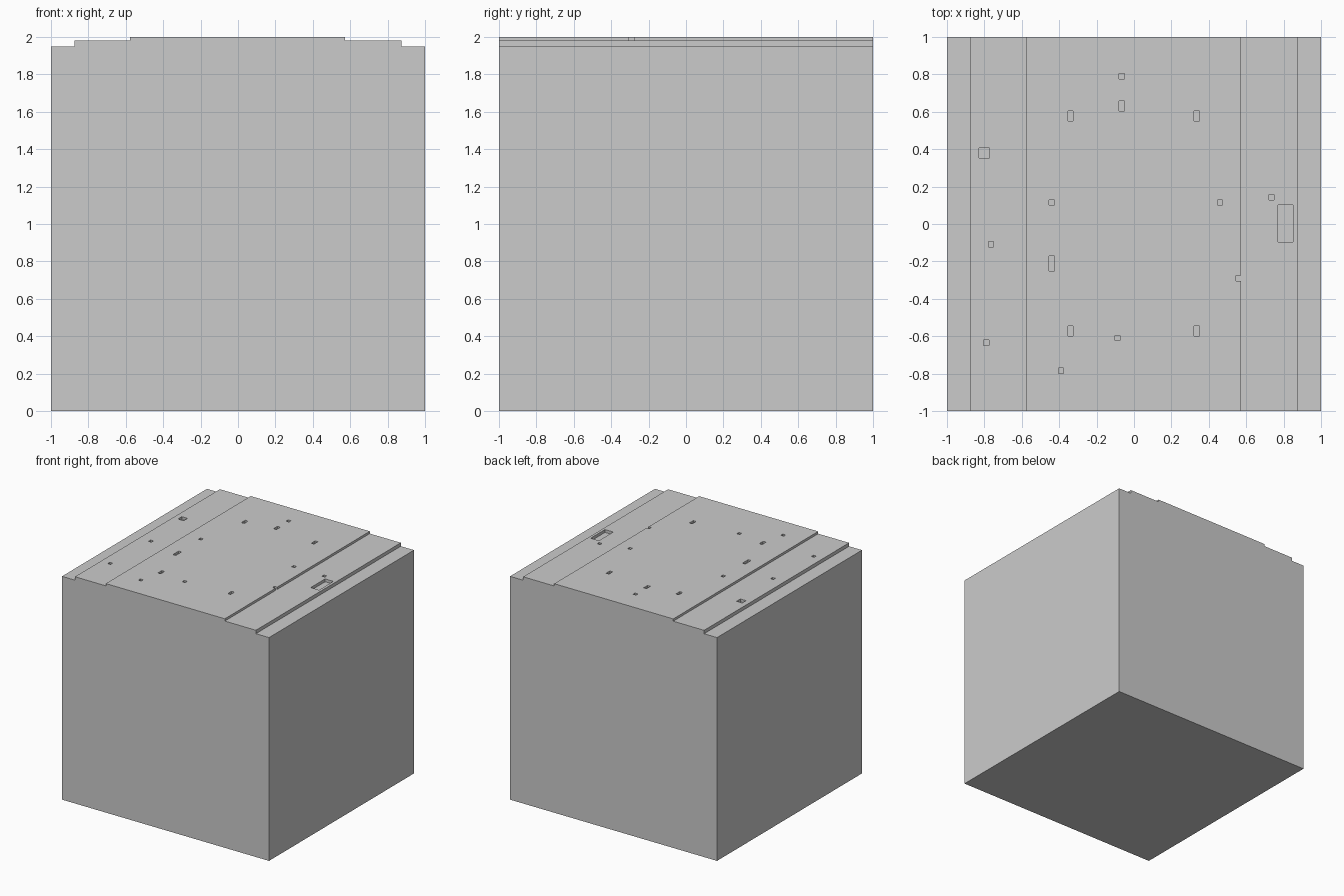
import bpy, bmesh

if "Cube" in bpy.data.objects:
    bpy.data.objects.remove(bpy.data.objects["Cube"])

# Stepped block: front profile extruded along y
profile = [(-1, 0), (1, 0), (1, 1.95), (.873, 1.95), (.873, 1.98), (.573, 1.98), (.573, 2),
           (-.577, 2), (-.577, 1.98), (-.875, 1.98), (-.875, 1.95), (-1, 1.95)]


def new_object(name, bm):
    bmesh.ops.recalc_face_normals(bm, faces=bm.faces)
    mesh = bpy.data.meshes.new(name)
    bm.to_mesh(mesh)
    bm.free()
    obj = bpy.data.objects.new(name, mesh)
    bpy.context.collection.objects.link(obj)
    return obj


bm = bmesh.new()
face = bm.faces.new([bm.verts.new((x, -1, z)) for x, z in profile])
ext = bmesh.ops.extrude_face_region(bm, geom=[face])
bmesh.ops.translate(bm, vec=(0, 2, 0), verts=[v for v in ext["geom"] if isinstance(v, bmesh.types.BMVert)])
block = new_object("stepped_block", bm)

# Shallow pockets: centre x, centre y, width, length
S = .028
pockets = [(-.065, .79, S, S), (-.065, .63, S, .053),
           (-.80, .38, .055, .053), (-.44, .115, S, S), (.46, .115, S, S),
           (.735, .143, S, S), (.81, .003, .08, .198), (-.765, -.108, S, S),
           (-.44, -.21, S, .08), (.56, -.29, S, S), (-.79, -.635, S, S),
           (-.088, -.61, S, S), (-.39, -.785, S, S)]
pockets += [(x, y, S, .053) for x in (-.34, .335) for y in (.578, -.573)]

bm = bmesh.new()
for x, y, w, d in pockets:
    floor = 1.98 if abs(x) < .573 else 1.955
    top = 2.05
    cube = bmesh.ops.create_cube(bm, size=1)["verts"]
    bmesh.ops.scale(bm, vec=(w, d, top - floor), verts=cube)
    bmesh.ops.translate(bm, vec=(x, y, (top + floor) / 2), verts=cube)
cutter = new_object("pocket_cutter", bm)
cutter.hide_render = True

# Cut the pockets into the top
mod = block.modifiers.new("pockets", "BOOLEAN")
mod.operation = "DIFFERENCE"
mod.solver = "EXACT"
mod.object = cutter
bpy.context.view_layer.objects.active = block
bpy.ops.object.modifier_apply(modifier=mod.name)
bpy.data.objects.remove(cutter)
